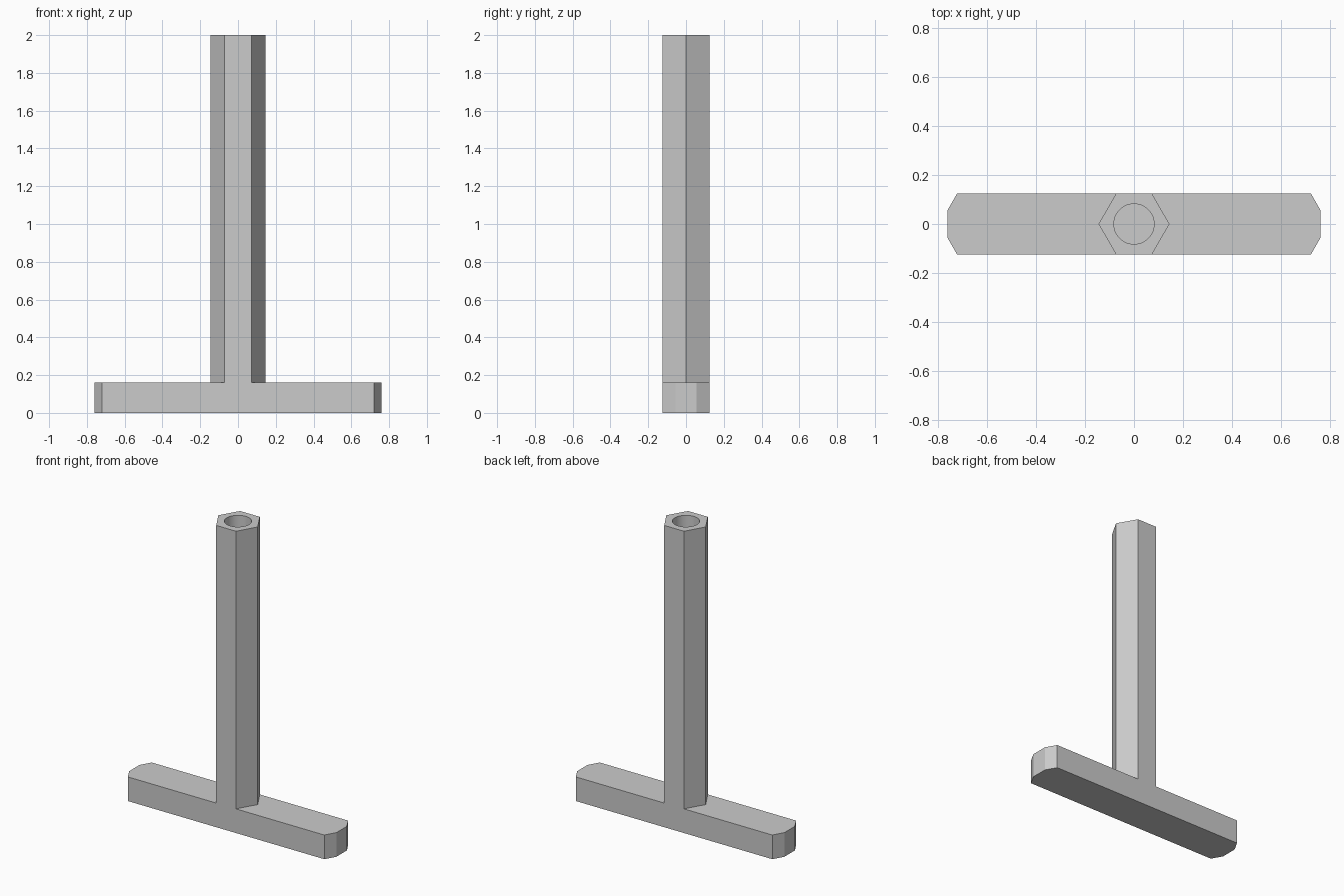
import bpy
import bmesh
import math

cube = bpy.data.objects.get("Cube")
if cube:
    bpy.data.objects.remove(cube, do_unlink=True)

HEIGHT, BAR_TOP = 2.0, 0.16
HALF_DEPTH = 0.125
HEX_R = HALF_DEPTH / math.cos(math.radians(30))
BORE_R = 0.082
BAR_END, BAR_SHOULDER, END_HALF = 0.76, 0.72, 0.055

grey = bpy.data.materials.new("light grey")
grey.use_nodes = True
colour = (0.6, 0.6, 0.6, 1)
grey.diffuse_color = colour
grey.node_tree.nodes["Principled BSDF"].inputs["Base Color"].default_value = colour

# Footprint: a hexagon with a chamfered wing on each side, sharing its edges
bm = bmesh.new()
hexagon = [bm.verts.new((HEX_R * math.cos(i * math.pi / 3),
                         HEX_R * math.sin(i * math.pi / 3), 0)) for i in range(6)]
hex_face = bm.faces.new(hexagon)


def add_wing(side, inner):
    outline = [(BAR_SHOULDER, -HALF_DEPTH), (BAR_END, -END_HALF),
               (BAR_END, END_HALF), (BAR_SHOULDER, HALF_DEPTH)]
    outer = [bm.verts.new((side * x, side * y, 0)) for x, y in outline]
    bm.faces.new(outer + [hexagon[i] for i in inner])


add_wing(1, (1, 0, 5))
add_wing(-1, (4, 3, 2))


def raise_faces(faces, distance):
    result = bmesh.ops.extrude_face_region(bm, geom=faces, use_keep_orig=False)["geom"]
    verts = [g for g in result if isinstance(g, bmesh.types.BMVert)]
    bmesh.ops.translate(bm, verts=verts, vec=(0, 0, distance))
    return [g for g in result if isinstance(g, bmesh.types.BMFace)]


# Cross bar, then the hexagonal post rising out of its middle
bottom = bmesh.ops.duplicate(bm, geom=bm.verts[:] + bm.edges[:] + bm.faces[:])
top = raise_faces([g for g in bottom["geom"] if isinstance(g, bmesh.types.BMFace)], BAR_TOP)
centre = [f for f in top if f.calc_center_median().xy.length < 0.01]
raise_faces(centre, HEIGHT - BAR_TOP)
bmesh.ops.remove_doubles(bm, verts=bm.verts[:], dist=0.0001)
bmesh.ops.recalc_face_normals(bm, faces=bm.faces[:])
bmesh.ops.dissolve_limit(bm, angle_limit=0.01, verts=bm.verts[:], edges=bm.edges[:])

mesh = bpy.data.meshes.new("post_and_cross_bar")
bm.to_mesh(mesh)
bm.free()
mesh.materials.append(grey)
body = bpy.data.objects.new("post_and_cross_bar", mesh)
bpy.context.collection.objects.link(body)

# Round bore down the post, closed by the bar
bore_top = HEIGHT + 0.1
bpy.ops.mesh.primitive_cylinder_add(vertices=48, radius=BORE_R, depth=bore_top - BAR_TOP,
                                    location=(0, 0, (bore_top + BAR_TOP) / 2))
cutter = bpy.context.object
cutter.name = "bore_cutter"
cutter.hide_render = True
cutter.data.materials.append(grey)

bore = body.modifiers.new("bore", "BOOLEAN")
bore.operation = "DIFFERENCE"
bore.solver = "EXACT"
bore.object = cutter

bpy.ops.object.select_all(action="DESELECT")
body.select_set(True)
bpy.context.view_layer.objects.active = body
bpy.ops.object.modifier_apply(modifier="bore")
bpy.data.objects.remove(cutter, do_unlink=True)
bpy.ops.object.shade_smooth_by_angle(angle=math.radians(20))
